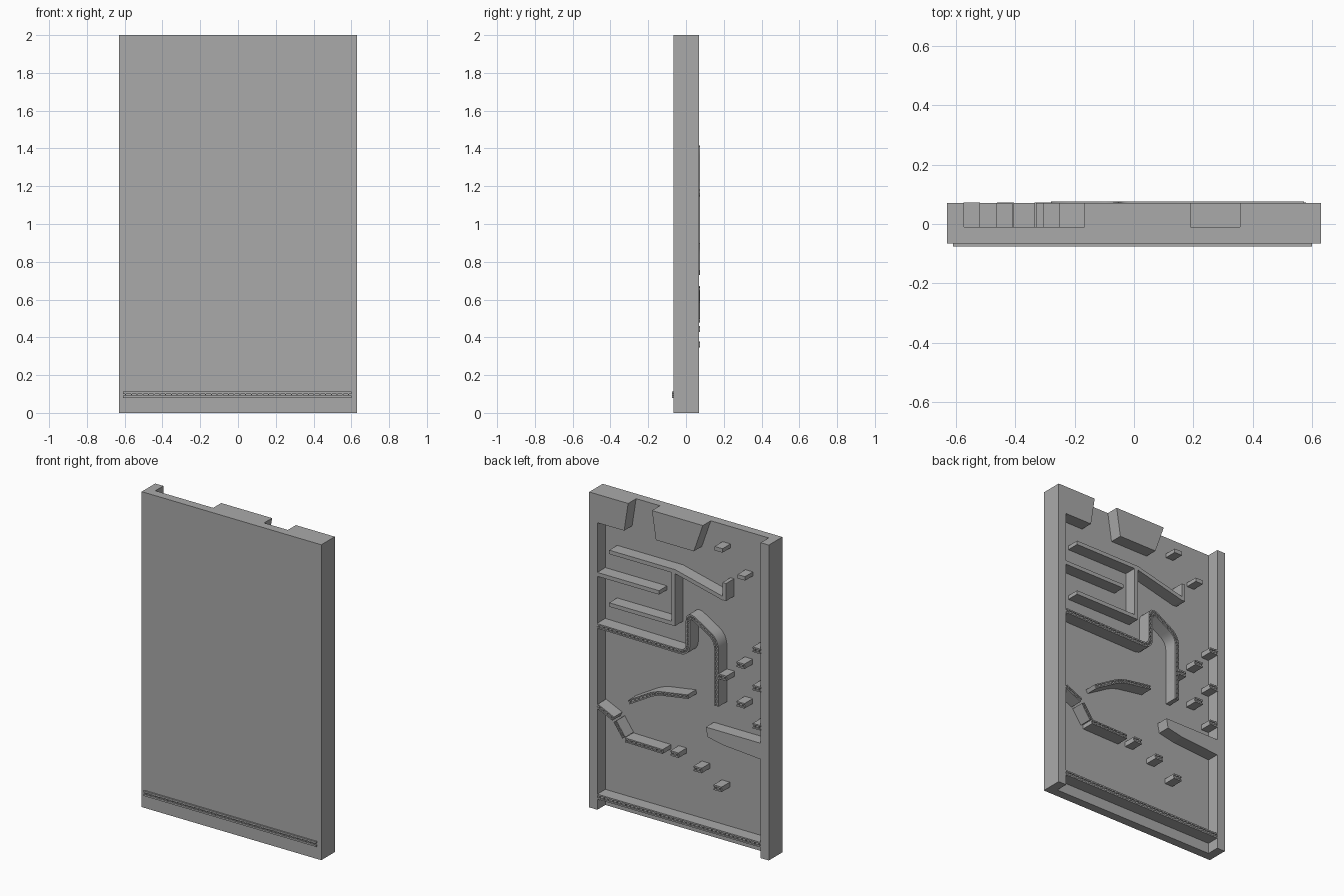
import bpy, bmesh, math
from mathutils import Vector

cube = bpy.data.objects.get("Cube")
if cube:
    bpy.data.objects.remove(cube, do_unlink=True)

grey = bpy.data.materials.new("plain grey")
grey.use_nodes = True
grey.diffuse_color = (0.4, 0.4, 0.4, 1)
grey.node_tree.nodes["Principled BSDF"].inputs["Base Color"].default_value = grey.diffuse_color

FRONT, FLOOR, BACK, LIP = -0.065, -0.01, 0.07, 0.075
HALF, INNER = 0.63, 0.573


def finish(name, bm, smooth=False):
    bmesh.ops.recalc_face_normals(bm, faces=bm.faces)
    mesh = bpy.data.meshes.new(name)
    bm.to_mesh(mesh)
    bm.free()
    mesh.materials.append(grey)
    if smooth:
        mesh.shade_smooth()
        mesh.set_sharp_from_angle(angle=math.radians(30))
    obj = bpy.data.objects.new(name, mesh)
    bpy.context.collection.objects.link(obj)
    return obj


def extrude(bm, faces, depth):
    grown = bmesh.ops.extrude_face_region(bm, geom=faces)["geom"]
    verts = [g for g in grown if isinstance(g, bmesh.types.BMVert)]
    bmesh.ops.translate(bm, verts=verts, vec=(0, depth, 0))


def prism(name, outline, y0=FLOOR, y1=BACK):
    """Solid with an x-z outline, extruded along y."""
    bm = bmesh.new()
    face = bm.faces.new([bm.verts.new((x, y0, z)) for x, z in outline])
    extrude(bm, [face], y1 - y0)
    return finish(name, bm)


def box(name, x0, x1, z0, z1, y0=FLOOR, y1=BACK):
    return prism(name, [(x0, z0), (x1, z0), (x1, z1), (x0, z1)], y0, y1)


def rounded(path, amount, steps=6):
    """Replace each inner corner of a path by a short curve."""
    pts = [Vector(p) for p in path]
    out = [pts[0]]
    for a, b, c in zip(pts, pts[1:], pts[2:]):
        start = b + (a - b).normalized() * min(amount, (a - b).length * 0.48)
        end = b + (c - b).normalized() * min(amount, (c - b).length * 0.48)
        for i in range(steps + 1):
            t = i / steps
            out.append(start.lerp(b, t).lerp(b.lerp(end, t), t))
    return out + [pts[-1]]


def offsets(path):
    """Mitred normals along an open path."""
    pts = [Vector(p) for p in path]
    sides = [Vector((-(b - a).y, (b - a).x)).normalized() for a, b in zip(pts, pts[1:])]
    result = [sides[0]]
    for a, b in zip(sides, sides[1:]):
        m = (a + b).normalized()
        result.append(m / m.dot(a))
    return pts, result + [sides[-1]]


def bar(name, path, thick=0.025, y0=FLOOR, y1=BACK, shift=0.0, smooth=False):
    """Strip of even thickness following an x-z path."""
    pts, norms = offsets(path)
    bm = bmesh.new()
    rows = []
    for p, n in zip(pts, norms):
        pair = [p + n * (shift + s * thick / 2) for s in (1, -1)]
        rows.append([bm.verts.new((q.x, y0, q.y)) for q in pair])
    faces = [bm.faces.new((a[0], b[0], b[1], a[1])) for a, b in zip(rows, rows[1:])]
    extrude(bm, faces, y1 - y0)
    return finish(name, bm, smooth)


def cleats(name, path, thick, y0, y1, pitch=0.03):
    """Row of short cross pieces along a path."""
    bm = bmesh.new()
    pts = [Vector(p) for p in path]
    for a, b in zip(pts, pts[1:]):
        d = (b - a).normalized()
        n = Vector((-d.y, d.x)) * thick / 2
        count = max(1, round((b - a).length / pitch))
        for i in range(count):
            c = a.lerp(b, (i + 0.5) / count)
            w = d * 0.003
            corners = (c - w - n, c + w - n, c + w + n, c - w + n)
            face = bm.faces.new([bm.verts.new((q.x, y0, q.y)) for q in corners])
            extrude(bm, [face], y1 - y0)
    return finish(name, bm)


def belt(name, path, thick=0.03, top=LIP):
    """Ledge whose outer edge carries two lips and cross cleats."""
    base = top - 0.007
    bar(name, path, thick, FLOOR, base, smooth=True)
    for side, s in (("upper", 1), ("lower", -1)):
        bar(f"{name}_{side}_lip", path, thick * 0.28, base, top, s * thick * 0.36, True)
    cleats(f"{name}_cleats", path, thick * 0.5, base, top)


# Panel, side rails and top blocks
box("panel", -HALF, HALF, 0, 2, FRONT, FLOOR)
for side, s in (("left", 1), ("right", -1)):
    box(f"{side}_rail", s * INNER, s * HALF, 0, 2)
prism("top_corner_block", [(INNER, 2), (INNER, 1.82), (0.385, 1.82), (0.357, 2)])
prism("top_middle_block", [(0.19, 2), (0.162, 1.82), (-0.104, 1.82), (-0.167, 2)])

# Plain walls in the upper half
bar("upper_ledge", [(0.49, 1.656), (0.029, 1.656), (-0.31, 1.575)])
box("ledge_end_post", -0.33, -0.305, 1.565, 1.676)
box("upright_wall", 0.029, 0.054, 1.31, 1.656)
box("lower_ledge", 0.029, 0.49, 1.31, 1.335)
box("middle_ledge", 0.14, INNER, 1.48, 1.505)
box("upper_step", -0.305, -0.25, 1.865, 1.89)
box("second_step", -0.463, -0.41, 1.73, 1.755)

# Long curved belt
belt("curved_belt", rounded([(INNER, 1.168), (-0.065, 1.16), (-0.065, 1.42),
                             (-0.265, 1.3), (-0.265, 0.883)], 0.06))

# Small stepping ledges
steps = [(-0.307, 1.075), (-0.433, 1.185), (-0.433, 0.935),
         (-0.547, 1.31), (-0.547, 1.068), (-0.547, 0.826),
         (0.03, 0.498), (-0.132, 0.444), (-0.272, 0.362)]
for i, (x, z) in enumerate(steps):
    belt(f"step_{i + 1}", [(x + 0.028, z), (x - 0.028, z)], 0.032, 0.073)

# Belts in the lower half
belt("bent_belt", rounded([(0.35, 0.742), (0.16, 0.853), (-0.065, 0.888)], 0.06), 0.025)
belt("ramp_top", [(INNER, 0.66), (0.46, 0.608)], 0.028, 0.073)
belt("ramp_middle", [(0.447, 0.595), (0.385, 0.507)], 0.025, 0.073)
belt("ramp_bottom", [(0.378, 0.496), (0.113, 0.492)], 0.028, 0.073)
belt("bottom_belt", [(INNER, 0.083), (-INNER, 0.083)], 0.032, 0.07)

# Thick wedge on the right rail
prism("wedge", [(-0.188, 0.728), (-INNER, 0.728), (-INNER, 0.626),
                (-0.307, 0.646), (-0.2, 0.668)])

# Raised trim on the front
trim = [(0.6, 0.096), (-0.61, 0.096)]
for side, s in (("upper", 1), ("lower", -1)):
    bar(f"front_{side}_trim", trim, 0.011, -LIP, FRONT, s * 0.0105)
cleats("front_trim_cleats", trim, 0.014, -LIP, FRONT)
